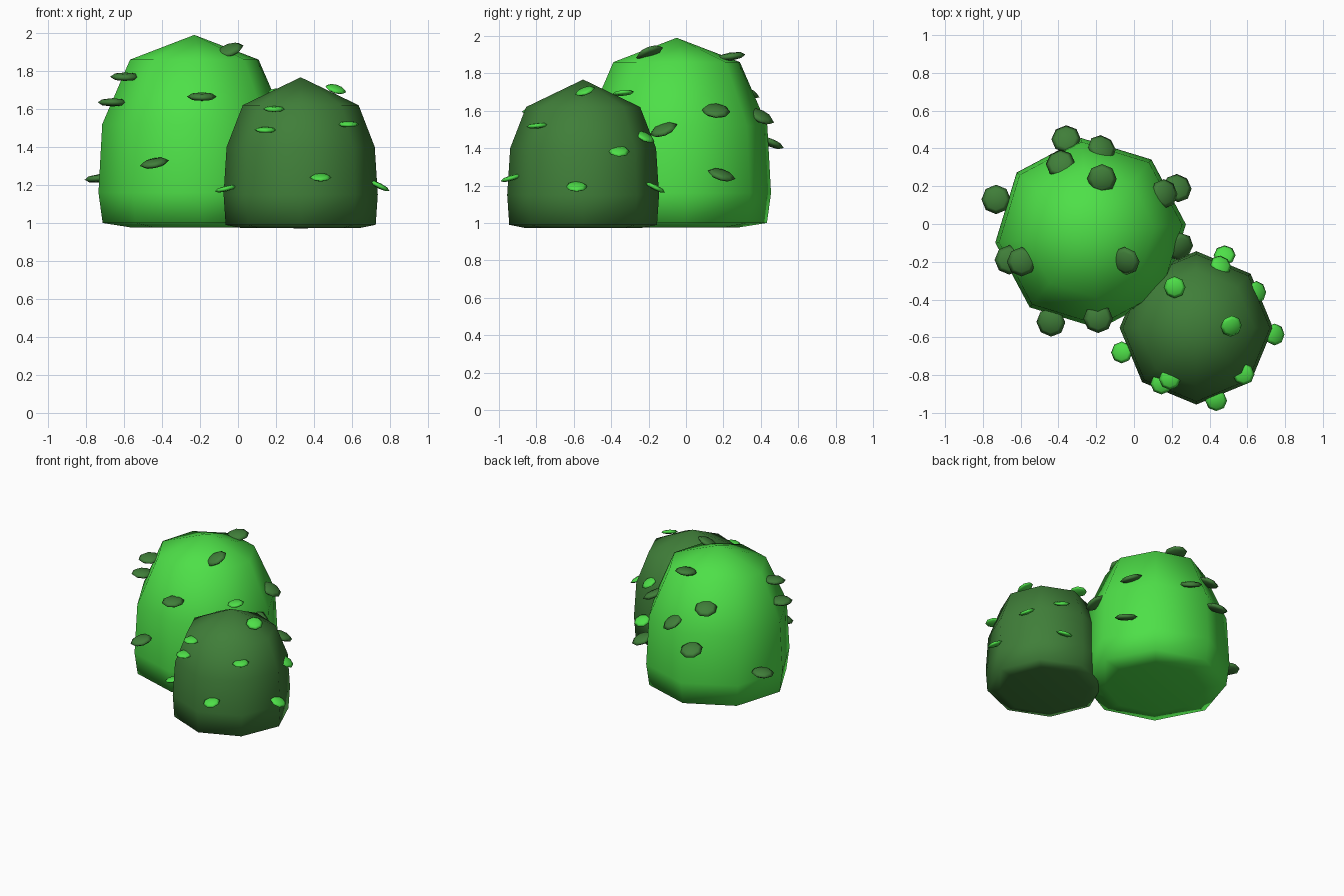
import bpy, bmesh, math
from mathutils import Vector, Matrix

cube = bpy.data.objects.get("Cube")
if cube:
    bpy.data.objects.remove(cube, do_unlink=True)


def material(name, rgb):
    m = bpy.data.materials.new(name)
    m.use_nodes = True
    m.diffuse_color = (*rgb, 1)
    m.node_tree.nodes["Principled BSDF"].inputs["Base Color"].default_value = (*rgb, 1)
    return m


bright = material("bright green", (0.076, 0.745, 0.065))
dark = material("dark green", (0.051, 0.21, 0.041))


def finish(bm, name, mat):
    bmesh.ops.recalc_face_normals(bm, faces=bm.faces)
    for f in bm.faces:
        f.smooth = True
    mesh = bpy.data.meshes.new(name)
    bm.to_mesh(mesh)
    bm.free()
    mesh.materials.append(mat)
    ob = bpy.data.objects.new(name, mesh)
    bpy.context.collection.objects.link(ob)
    return ob


def bush(name, mat, centre, turn, profile, sides=8):
    """Closed eight-sided dome turned from (radius, height) pairs."""
    bm = bmesh.new()
    rings = []
    for r, z in profile:
        if r == 0:
            rings.append([bm.verts.new((0, 0, z))] * sides)
            continue
        angles = [turn + math.tau * i / sides for i in range(sides)]
        rings.append([bm.verts.new((r * math.cos(a), r * math.sin(a), z)) for a in angles])
    for low, high in zip(rings, rings[1:]):
        for i in range(sides):
            j = (i + 1) % sides
            corners = dict.fromkeys((low[i], low[j], high[j], high[i]))
            bm.faces.new(list(corners))
    ob = finish(bm, name, mat)
    ob.location = (*centre, 0)


def leaf(name, mat, place, slope, radius, thick):
    """Flattened bead tilted to the given x and y slopes."""
    bm = bmesh.new()
    bmesh.ops.create_uvsphere(bm, u_segments=8, v_segments=4, radius=1)
    bmesh.ops.transform(bm, matrix=Matrix.Diagonal((radius, radius, thick, 1)), verts=bm.verts)
    ob = finish(bm, name, mat)
    normal = Vector((-slope[0], -slope[1], 1)).normalized()
    ob.rotation_euler = Vector((0, 0, 1)).rotation_difference(normal).to_euler()
    ob.location = place


# Bushes
bush("large_bush", bright, (-0.23, -0.05), math.radians(5.5),
     [(0, 0.975), (0.34, 0.977), (0.485, 1.0), (0.507, 1.16),
      (0.487, 1.52), (0.34, 1.86), (0, 1.99)])
bush("small_bush", dark, (0.33, -0.55), 0,
     [(0, 0.972), (0.31, 0.973), (0.395, 0.99), (0.406, 1.15),
      (0.39, 1.4), (0.305, 1.62), (0, 1.767)])

# Leaves as x, y, z, x slope, y slope
dark_leaves = [
    (-.36, .45, 1.43, .1, -.4), (-.39, .32, 1.70, .2, -.4),
    (-.17, .40, 1.57, -.4, -.5), (-.17, .24, 1.89, 0, .15),
    (.23, .19, 1.257, -.3, -.3), (.16, .16, 1.60, -.5, -.1),
    (-.73, .13, 1.235, .1, 0), (-.66, -.19, 1.635, 0, 0),
    (-.595, -.2, 1.77, 0, .1), (-.045, -.195, 1.91, .35, .4),
    (-.19, -.5, 1.665, 0, .1), (-.44, -.52, 1.315, .2, .2),
    (.24, -.12, 1.5, -.4, .4)]
bright_leaves = [
    (.48, -.165, 1.19, 0, -.5), (.46, -.22, 1.46, -.4, -.5),
    (.65, -.36, 1.385, -.6, -.1), (.745, -.585, 1.195, -.5, 0),
    (.515, -.54, 1.705, -.3, .35), (.58, -.795, 1.52, 0, .1),
    (.435, -.935, 1.24, 0, .3), (.19, -.82, 1.6, 0, .1),
    (.145, -.845, 1.49, 0, .1), (-.065, -.68, 1.18, .25, 0),
    (.215, -.335, 1.695, .1, .1), (.04, -.42, 1.45, .3, 0)]
for i, (x, y, z, sx, sy) in enumerate(dark_leaves):
    leaf(f"dark_leaf_{i + 1}", dark, (x, y, z), (sx, sy), 0.078, 0.022)
for i, (x, y, z, sx, sy) in enumerate(bright_leaves):
    leaf(f"bright_leaf_{i + 1}", bright, (x, y, z), (sx, sy), 0.058, 0.015)
